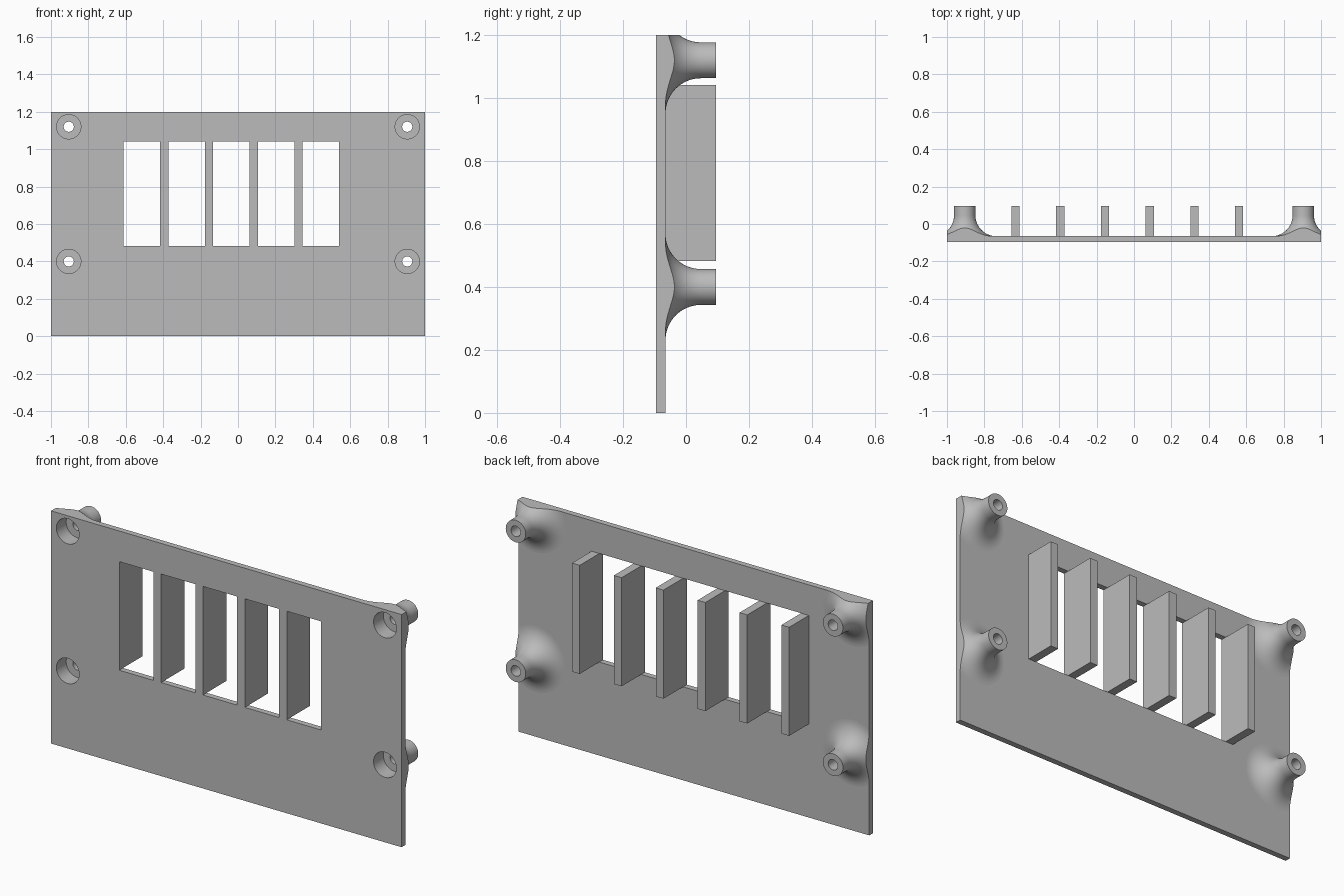
import bpy
import bmesh
import math
from mathutils import Matrix, Vector

if "Cube" in bpy.data.objects:
    bpy.data.objects.remove(bpy.data.objects["Cube"])

# Main dimensions
HEIGHT = 1.2
FRONT, PLATE_BACK, BACK = -0.095, -0.065, 0.095
FIN_WIDTH, PITCH, FIRST_FIN = 0.044, 0.239, -0.633
LOW, HIGH = 0.482, 1.042
BOSS_X, BOSS_ROWS = 0.905, (0.40, 1.12)
BOSS_R, BORE_R, SINK_R, FILLET = 0.057, 0.027, 0.065, 0.112
SINK_END = -0.015
SEGMENTS = 64

grey = bpy.data.materials.new("plain grey")
grey.use_nodes = True
colour = (0.5, 0.5, 0.5, 1)
grey.diffuse_color = colour
grey.node_tree.nodes["Principled BSDF"].inputs["Base Color"].default_value = colour


def finish(name, bm):
    bmesh.ops.recalc_face_normals(bm, faces=bm.faces)
    mesh = bpy.data.meshes.new(name)
    bm.to_mesh(mesh)
    bm.free()
    mesh.materials.append(grey)
    obj = bpy.data.objects.new(name, mesh)
    bpy.context.collection.objects.link(obj)
    return obj


def box(name, x0, x1, y0, y1, z0, z1):
    bm = bmesh.new()
    size = Matrix.Diagonal((x1 - x0, y1 - y0, z1 - z0, 1))
    centre = Matrix.Translation(((x0 + x1) / 2, (y0 + y1) / 2, (z0 + z1) / 2))
    bmesh.ops.create_cube(bm, size=1, matrix=centre @ size)
    return finish(name, bm)


def lathe(name, profile, x, z):
    """Spin a closed (radius, y) profile about the y axis through x, z."""
    bm = bmesh.new()
    rings = []
    for i in range(SEGMENTS):
        a = math.tau * i / SEGMENTS
        rings.append([bm.verts.new((x + r * math.cos(a), y, z + r * math.sin(a)))
                      for r, y in profile])
    n = len(profile)
    for i, ring in enumerate(rings):
        following = rings[(i + 1) % SEGMENTS]
        for j in range(n):
            k = (j + 1) % n
            bm.faces.new((ring[j], ring[k], following[k], following[j]))
    return finish(name, bm)


def cylinder(name, radius, y0, y1, x, z):
    bm = bmesh.new()
    place = Matrix.Translation((x, (y0 + y1) / 2, z)) @ Matrix.Rotation(math.pi / 2, 4, "X")
    bmesh.ops.create_cone(bm, cap_ends=True, segments=SEGMENTS, radius1=radius,
                          radius2=radius, depth=y1 - y0, matrix=place)
    return finish(name, bm)


def activate(obj):
    bpy.ops.object.select_all(action="DESELECT")
    obj.select_set(True)
    bpy.context.view_layer.objects.active = obj


def cut(obj, tool, operation):
    mod = obj.modifiers.new("cut", "BOOLEAN")
    mod.operation, mod.object, mod.solver = operation, tool, "EXACT"
    activate(obj)
    bpy.ops.object.modifier_apply(modifier=mod.name)
    bpy.data.objects.remove(tool)


def smooth(obj):
    activate(obj)
    bpy.ops.object.shade_smooth_by_angle(angle=math.radians(30))


# Flat panel with five windows
panel = box("panel", -1, 1, FRONT, PLATE_BACK, 0, HEIGHT)
fin_centres = [FIRST_FIN + PITCH * i for i in range(6)]
half = FIN_WIDTH / 2
for a, b in zip(fin_centres, fin_centres[1:]):
    cut(panel, box("window_cutter", a + half, b - half, -0.2, 0.2, LOW, HIGH), "DIFFERENCE")

# Upright fins beside the windows
for i, x in enumerate(fin_centres):
    box(f"fin_{i + 1}", x - half, x + half, PLATE_BACK, BACK, LOW, HIGH)

# Hollow bosses with flared feet, trimmed flush with the panel edges
profile = [(SINK_R, PLATE_BACK)]
for i in range(17):
    a = math.pi / 2 * i / 16
    profile.append((BOSS_R + FILLET * (1 - math.sin(a)),
                    PLATE_BACK + FILLET * (1 - math.cos(a))))
profile += [(BOSS_R, BACK), (BORE_R, BACK), (BORE_R, SINK_END), (SINK_R, SINK_END)]

for side, x in (("left", BOSS_X), ("right", -BOSS_X)):
    for level, z in zip(("lower", "upper"), BOSS_ROWS):
        cut(panel, cylinder("hole_cutter", SINK_R, -0.2, 0.2, x, z), "DIFFERENCE")
        boss = lathe(f"{side}_{level}_boss", profile, x, z)
        cut(boss, box("trim", -1, 1, -0.3, 0.3, 0, HEIGHT), "INTERSECT")
        smooth(boss)
smooth(panel)
